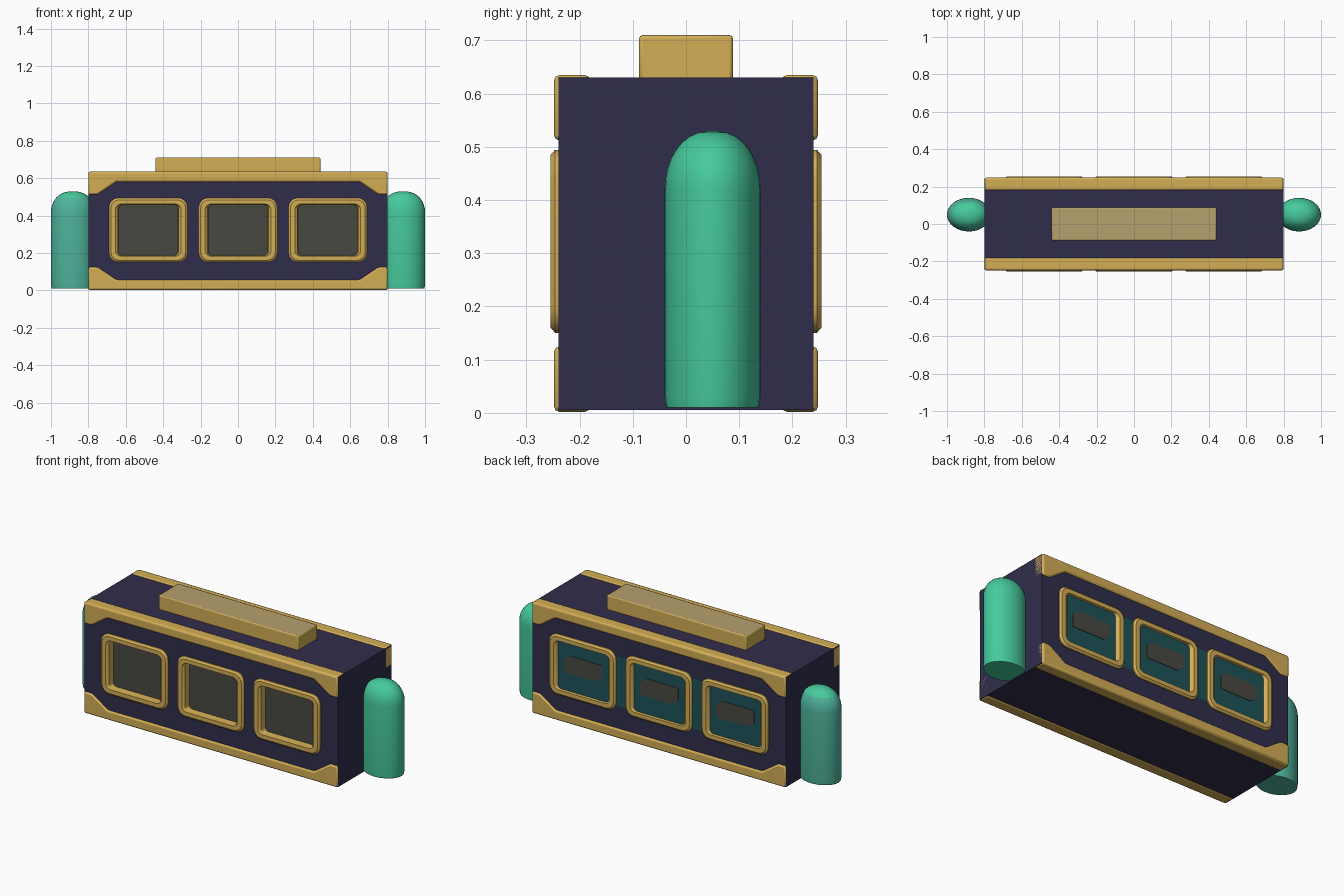
import bpy, bmesh, math
from mathutils import Vector

if "Cube" in bpy.data.objects:
    bpy.data.objects.remove(bpy.data.objects["Cube"])


def material(name, r, g, b):
    lin = [((c / 255 + 0.055) / 1.055) ** 2.4 for c in (r, g, b)]
    m = bpy.data.materials.new(name)
    m.diffuse_color = (*lin, 1)
    m.use_nodes = True
    m.node_tree.nodes["Principled BSDF"].inputs["Base Color"].default_value = m.diffuse_color
    return m


NAVY = material("navy", 48, 45, 76)
GOLD = material("gold", 212, 174, 86)
TAN = material("tan", 182, 160, 108)
GLASS = material("dark_grey_glass", 72, 72, 66)
TEAL = material("deep_teal", 30, 84, 90)
GREEN = material("green", 70, 202, 156)
SOFT_GREEN = material("soft_green", 78, 180, 156)


def finish(name, bm, mats, bevel=0, angle=35):
    bmesh.ops.recalc_face_normals(bm, faces=bm.faces)
    me = bpy.data.meshes.new(name)
    bm.to_mesh(me)
    bm.free()
    for m in mats:
        me.materials.append(m)
    ob = bpy.data.objects.new(name, me)
    bpy.context.collection.objects.link(ob)
    if bevel:
        mod = ob.modifiers.new("bevel", 'BEVEL')
        mod.width, mod.segments, mod.limit_method = bevel, 2, 'ANGLE'
    bpy.ops.object.select_all(action='DESELECT')
    ob.select_set(True)
    bpy.context.view_layer.objects.active = ob
    bpy.ops.object.shade_smooth_by_angle(angle=math.radians(angle))
    return ob


def box(lo, hi):
    bm = bmesh.new()
    bmesh.ops.create_cube(bm, size=1)
    for v in bm.verts:
        v.co = [(l + h) / 2 + c * (h - l) for l, h, c in zip(lo, hi, v.co)]
    return bm


def loft(loops, caps=(False, False), closed=False):
    """Skin a list of equal-length point loops."""
    bm = bmesh.new()
    rings = [[bm.verts.new(p) for p in lp] for lp in loops]
    pairs = list(zip(rings, rings[1:])) + ([(rings[-1], rings[0])] if closed else [])
    for a, b in pairs:
        for i in range(len(a)):
            j = (i + 1) % len(a)
            bm.faces.new((a[i], a[j], b[j], b[i]))
    for cap, ring in zip(caps, (rings[0], rings[-1])):
        if cap:
            bm.faces.new(ring)
    return bm


def prism(pts, y0, y1):
    return loft([[(x, y, z) for x, z in pts] for y in (y0, y1)], (True, True))


WINDOWS = (-0.48, 0.0, 0.48)
HALF_W, Z0, Z1 = 0.165, 0.18, 0.465

# Body: split along the window lines, front panes sunk, back strip recoloured
bm = box((-0.8, -0.24, 0.005), (0.8, 0.24, 0.63))
cuts = [((x + s * HALF_W, 0, 0), (1, 0, 0)) for x in WINDOWS for s in (-1, 1)]
cuts += [((0, 0, z), (0, 0, 1)) for z in (Z0, Z1)]
for co, no in cuts:
    bmesh.ops.bisect_plane(bm, geom=bm.verts[:] + bm.edges[:] + bm.faces[:],
                           plane_co=co, plane_no=no)
bm.normal_update()
panes = []
for f in bm.faces:
    c = f.calc_center_median()
    if Z0 < c.z < Z1 and abs(c.x) < 0.64:
        if c.y > 0.23:
            f.material_index = 2
        elif c.y < -0.23 and any(abs(c.x - w) < 0.05 for w in WINDOWS):
            panes.append(f)
for f in panes:
    f.material_index = 1
bmesh.ops.inset_individual(bm, faces=panes, thickness=0.0005, depth=-0.03)
finish("body", bm, [NAVY, GLASS, TEAL])

# Gold edge rails with widened corner ends
half = [(0.8, 0.635), (0.8, 0.512), (0.75, 0.512), (0.65, 0.58)]
top = half + [(-x, z) for x, z in reversed(half)]
for level in ("top", "bottom"):
    pts = top if level == "top" else [(x, 0.637 - z) for x, z in top]
    for side, s in (("front", -1), ("back", 1)):
        finish(f"{level}_{side}_rail", prism(pts, s * 0.18, s * 0.248), [GOLD], 0.01)


# Window frames
def round_rect(cx, cz, hx, hz, r, y, n=4):
    pts = []
    for k, (sx, sz) in enumerate(((1, 1), (-1, 1), (-1, -1), (1, -1))):
        for i in range(n + 1):
            a = math.pi / 2 * (k + i / n)
            pts.append((cx + sx * (hx - r) + r * math.cos(a), y,
                        cz + sz * (hz - r) + r * math.sin(a)))
    return pts


CZ = (Z0 + Z1) / 2
for side, s, depth in (("front", -1, 0.212), ("back", 1, 0.235)):
    for i, x in enumerate(WINDOWS):
        section = [(0.21, 0.172, 0.05, depth if s > 0 else 0.23), (0.21, 0.172, 0.05, 0.246),
                   (0.2, 0.162, 0.045, 0.255), (0.176, 0.139, 0.03, 0.255),
                   (0.162, 0.139, 0.02, 0.245), (0.158, 0.136, 0.02, depth)]
        bm = loft([round_rect(x, CZ, hx, hz, r, s * y) for hx, hz, r, y in section], closed=True)
        finish(f"{side}_window_frame_{i + 1}", bm, [GOLD])

# Dark patches on the back panes
for i, x in enumerate(WINDOWS):
    pts = [(x + dx, CZ + 0.015 + dz) for dx, dz in
           ((-0.12, 0.05), (0.08, 0.05), (0.12, 0.02), (0.12, -0.05), (-0.08, -0.05), (-0.12, -0.02))]
    finish(f"back_pane_patch_{i + 1}", prism(pts, 0.238, 0.243), [GLASS])

# Roof bar with a paler top
bm = box((-0.44, -0.088, 0.62), (0.44, 0.088, 0.71))
bm.normal_update()
for f in bm.faces:
    f.material_index = int(f.normal.z > 0.5)
finish("roof_bar", bm, [GOLD, TAN], 0.006)

# Rounded side pods
for side, s in (("left", -1), ("right", 1)):
    levels = [(0.01, 0.97), (0.03, 1.0), (0.42, 1.0)]
    for i in range(1, 9):
        a = math.pi / 2 * i / 8.3
        levels.append((0.42 + 0.11 * math.sin(a), math.cos(a) ** 0.85))
    loops = [[(s * (0.883 + 0.117 * k * math.cos(t)), 0.05 + 0.09 * k * math.sin(t), z)
              for t in (math.tau * j / 32 for j in range(32))] for z, k in levels]
    bm = loft(loops, (True, True))
    if s < 0:
        for f in bm.faces:
            f.material_index = int(f.calc_center_median().z > 0.5)
    finish(f"{side}_pod", bm, [SOFT_GREEN, GREEN] if s < 0 else [GREEN], angle=50)
